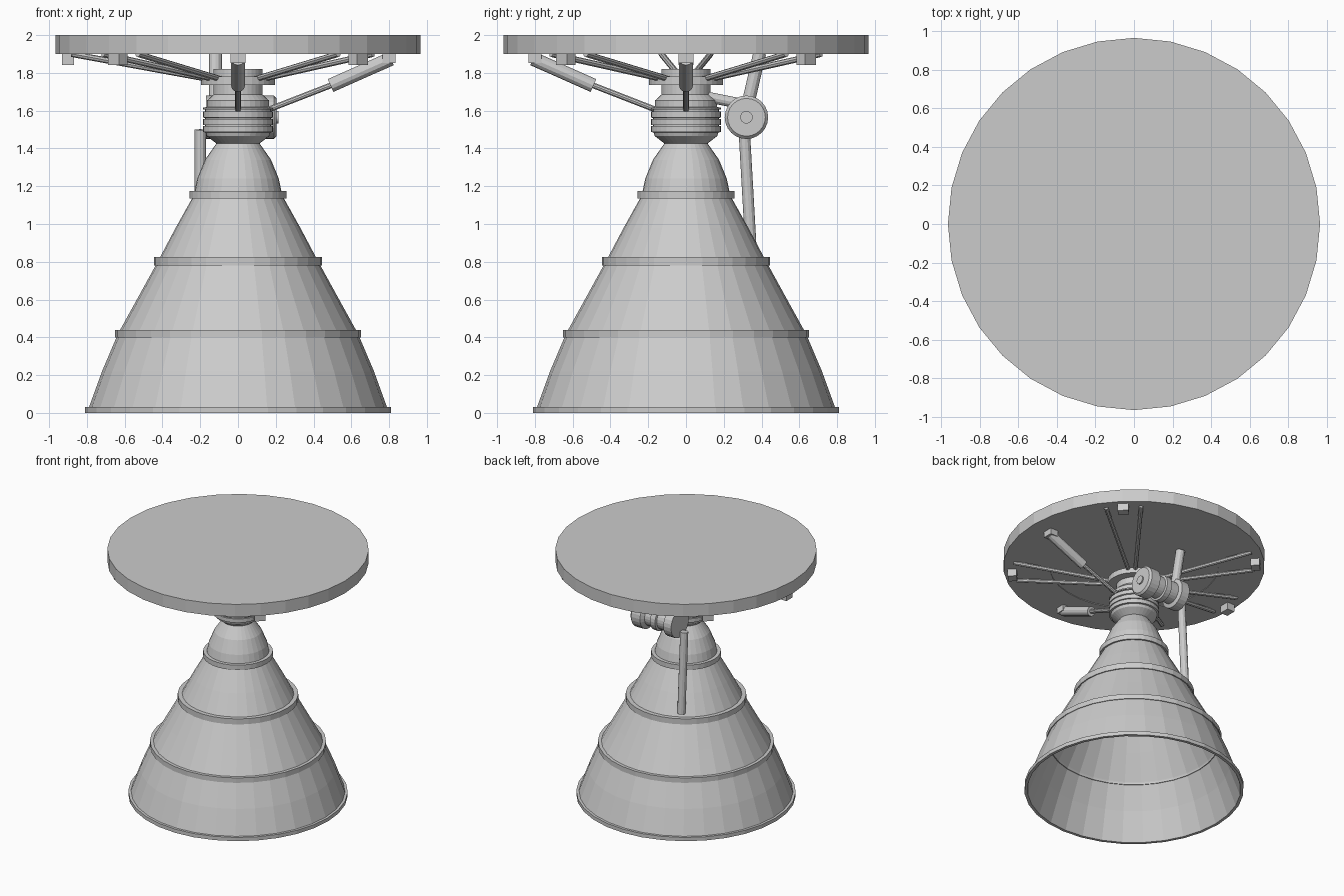
import bpy, bmesh, math
from mathutils import Vector, Matrix

if "Cube" in bpy.data.objects:
    bpy.data.objects.remove(bpy.data.objects["Cube"])


def finish(name, bm):
    bmesh.ops.recalc_face_normals(bm, faces=bm.faces)
    me = bpy.data.meshes.new(name)
    bm.to_mesh(me)
    bm.free()
    ob = bpy.data.objects.new(name, me)
    bpy.context.collection.objects.link(ob)
    return ob


def lathe(name, profile, closed=False, sides=32, matrix=Matrix()):
    """Revolve (radius, z) points; points with radius 0 become a pole."""
    bm = bmesh.new()
    rings = []
    for r, z in profile:
        if r == 0:
            rings.append([bm.verts.new((0, 0, z))] * sides)
        else:
            rings.append([bm.verts.new((r * math.cos(2 * math.pi * i / sides),
                                        r * math.sin(2 * math.pi * i / sides), z))
                          for i in range(sides)])
    pairs = list(zip(rings, rings[1:]))
    if closed:
        pairs.append((rings[-1], rings[0]))
    for a, b in pairs:
        for i in range(sides):
            j = (i + 1) % sides
            bm.faces.new(list(dict.fromkeys((a[i], a[j], b[j], b[i]))))
    bm.transform(matrix)
    return finish(name, bm)


def rod(name, a, b, r, sides=10):
    a, b = Vector(a), Vector(b)
    d = b - a
    m = Matrix.Translation(a) @ d.to_track_quat('Z', 'Y').to_matrix().to_4x4()
    n = d.length
    return lathe(name, [(0, 0), (r, 0), (r, n), (0, n)], sides=sides, matrix=m)


def block(name, radius, z, size, angle):
    bm = bmesh.new()
    bmesh.ops.create_cube(bm, size=1)
    bm.transform(Matrix.Rotation(angle, 4, 'Z') @ Matrix.Translation((radius, 0, z))
                 @ Matrix.Diagonal((*size, 1)))
    return finish(name, bm)


def polar(r, side, z, angle):
    """Point at radius r with a sideways offset, turned about the vertical axis."""
    return Matrix.Rotation(angle, 3, 'Z') @ Vector((r, side, z))


# Mounting plate with a faint inner ring underneath
lathe("mounting_plate", [(0, 1.905), (0.625, 1.905), (0.625, 1.9), (0.965, 1.9),
                         (0.965, 2.0), (0, 2.0)])

# Hollow bell nozzle
outer = [(0.80, 0.0), (0.72, 0.22), (0.635, 0.42), (0.53, 0.61), (0.42, 0.81),
         (0.33, 0.98), (0.235, 1.15), (0.216, 1.24), (0.175, 1.34), (0.112, 1.43)]
inner = [(r - 0.013, z) for r, z in reversed(outer)]
lathe("nozzle_bell", outer + inner, closed=True)

# Stiffening bands around the bell
for i, (r_in, r_out, z0, z1) in enumerate([
        (0.79, 0.81, 0.0, 0.03), (0.625, 0.65, 0.4, 0.44),
        (0.41, 0.445, 0.78, 0.825), (0.225, 0.257, 1.135, 1.175)]):
    lathe(f"nozzle_band_{i + 1}", [(r_in, z0), (r_out, z0), (r_out, z1), (r_in, z1)], closed=True)

# Combustion chamber with ribs
chamber = [(0, 1.425), (0.112, 1.425), (0.165, 1.465), (0.172, 1.485)]
for z in (1.487, 1.525, 1.565):
    chamber += [(0.186, z), (0.186, z + 0.031), (0.175, z + 0.031), (0.175, z + 0.036)]
chamber += [(0.175, 1.605), (0.186, 1.605), (0.186, 1.615), (0.163, 1.62), (0.163, 1.655),
            (0.13, 1.685), (0.13, 1.74), (0, 1.74)]
lathe("combustion_chamber", chamber)

# Strut hub on top of the chamber
lathe("strut_hub", [(0, 1.735), (0.195, 1.735), (0.195, 1.78), (0.13, 1.78),
                    (0.13, 1.82), (0, 1.82)])

# Paired struts and pads: four diagonals and the left side
for i, deg in enumerate((45, 135, 180, 225, 315)):
    a = math.radians(deg)
    for s in (-1, 1):
        rod(f"strut_{i + 1}_{'ab'[s > 0]}", polar(0.14, s * 0.02, 1.765, a),
            polar(0.88, s * 0.13, 1.9, a), 0.016, 8)
    block(f"strut_pad_{i + 1}", 0.90, 1.872, (0.065, 0.08, 0.06), a)

# Steering actuators on the right and the front
for name, deg in (("right", 0), ("front", -90)):
    a = math.radians(deg)
    rod(name + "_actuator_rod", polar(0.16, 0, 1.605, a), polar(0.52, 0, 1.745, a), 0.016, 10)
    rod(name + "_actuator_body", polar(0.49, 0, 1.733, a), polar(0.81, 0, 1.875, a), 0.037, 12)
    block(name + "_actuator_pad", 0.80, 1.878, (0.07, 0.08, 0.05), a)

# Turbopump lying along x behind the chamber
pump = [(0, -0.17), (0.115, -0.17), (0.115, -0.10), (0.085, -0.09), (0.085, -0.02),
        (0.1, -0.015), (0.1, 0.03), (0.085, 0.035), (0.085, 0.09), (0.115, 0.11),
        (0.115, 0.19), (0.1, 0.205), (0.033, 0.205), (0.033, 0.215), (0, 0.215)]
lathe("turbopump", pump, sides=24,
      matrix=Matrix.Translation((0, 0.32, 1.565)) @ Matrix.Rotation(math.pi / 2, 4, 'Y'))

# Pipes: feed line, exhaust duct and crossover to the chamber
rod("feed_pipe", (-0.12, 0.32, 1.60), (-0.12, 0.39, 1.905), 0.034, 12)
rod("exhaust_pipe", (-0.2, 0.308, 1.5), (-0.2, 0.345, 0.85), 0.03, 12)
rod("crossover_pipe", (0.03, 0.10, 1.675), (0.03, 0.30, 1.635), 0.028, 12)
